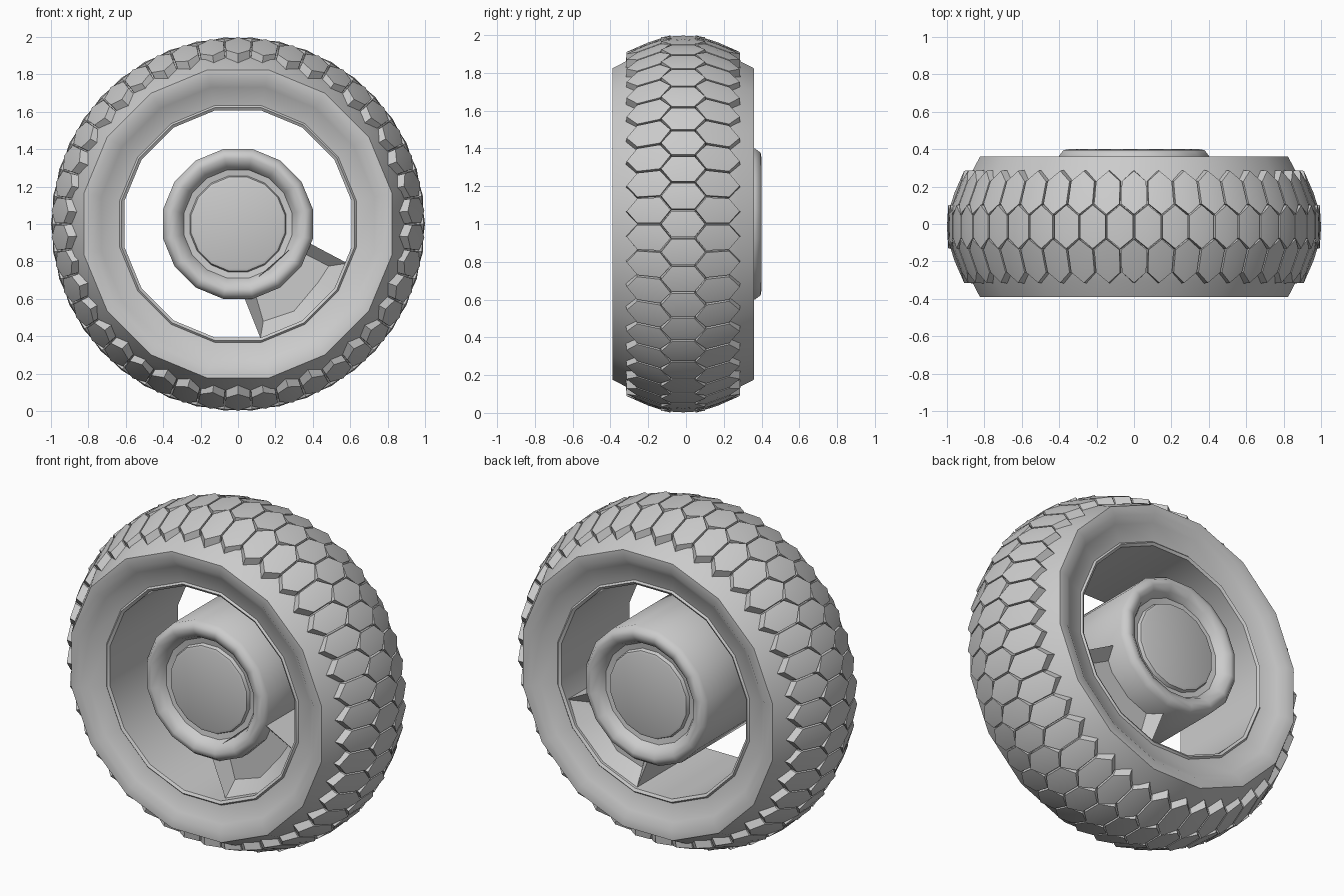
import bpy, bmesh
from math import sin, cos, pi, radians

if "Cube" in bpy.data.objects:
    bpy.data.objects.remove(bpy.data.objects["Cube"])

SIDES = 16
MID = -0.015          # middle of the tyre along y


def finish(name, bm, angle):
    bmesh.ops.recalc_face_normals(bm, faces=bm.faces)
    mesh = bpy.data.meshes.new(name)
    bm.to_mesh(mesh)
    bm.free()
    obj = bpy.data.objects.new(name, mesh)
    bpy.context.collection.objects.link(obj)
    obj.location.z = 1
    bpy.ops.object.select_all(action='DESELECT')
    obj.select_set(True)
    bpy.context.view_layer.objects.active = obj
    bpy.ops.object.shade_smooth_by_angle(angle=radians(angle))
    return obj


def polar(r, y, a):
    return (r * cos(a), y, r * sin(a))


def lathe(name, profile, closed, angle):
    """Turn an (r, y) profile around the y axis; open ends are capped."""
    bm = bmesh.new()
    rings = [[bm.verts.new(polar(r, y, (i + .5) * 2 * pi / SIDES)) for i in range(SIDES)]
             for r, y in profile]
    pairs = list(zip(rings, rings[1:]))
    if closed:
        pairs.append((rings[-1], rings[0]))
    else:
        bm.faces.new(rings[0])
        bm.faces.new(rings[-1])
    for a, b in pairs:
        for i in range(SIDES):
            j = (i + 1) % SIDES
            bm.faces.new((a[i], a[j], b[j], b[i]))
    return finish(name, bm, angle)


def mirrored(half, mid):
    """half: (r, offset from mid), listed from the outside towards the end."""
    return ([(r, mid - d) for r, d in reversed(half)] +
            [(r, mid + d) for r, d in half])


# tyre with the rim lip and open barrel
lathe("tyre", mirrored([(.965, .11), (.885, .29), (.84, .375), (.785, .375),
                        (.745, .345), (.645, .32), (.635, .33), (.62, .32)], MID), True, 50)

# hub drum with a rounded ring and recessed cap on both ends
lathe("hub", mirrored([(.408, .325), (.385, .355), (.355, .36), (.315, .335),
                       (.295, .30), (.262, .295), (.255, .315), (.24, .32)], .04), False, 50)

# single wide spoke with a shallow pocket front and back, open towards the hub
bm = bmesh.new()
outer = [(.34, -.08), (.585, -.21), (.515, -.345), (.345, -.515), (.12, -.61), (.02, -.36)]
inner = [(.30, -.13), (.485, -.225), (.43, -.31), (.30, -.465), (.135, -.52), (.08, -.33)]
loops = []
for y_edge, y_floor in ((-.29, -.22), (.29, .22)):
    rim = [bm.verts.new((x, y_edge, z)) for x, z in outer]
    floor = [bm.verts.new((x, y_floor, z)) for x, z in inner]
    for i in range(6):
        j = (i + 1) % 6
        bm.faces.new((rim[i], rim[j], floor[j], floor[i]))
    bm.faces.new(floor)
    loops.append(rim)
for i in range(6):
    j = (i + 1) % 6
    bm.faces.new((loops[0][i], loops[0][j], loops[1][j], loops[1][i]))
finish("spoke", bm, 25)

# three staggered rows of hexagonal tread blocks
COUNT = 42
STEP = 2 * pi / COUNT
HEX = [(0, .12), (.48, .062), (.48, -.062), (0, -.12), (-.48, -.062), (-.48, .062)]


def tread_row(name, centre, shift, r_mid, slope):
    bm = bmesh.new()
    for k in range(COUNT):
        a0 = (k + shift) * STEP

        def point(u, v, lift):
            r = r_mid + slope * v + lift
            return bm.verts.new(polar(r, MID + centre + v, a0 + u * STEP))
        base = [point(u, v, -.06) for u, v in HEX]
        top = [point(u * .97, v * .97, -.007) for u, v in HEX]
        peak = point(0, 0, 0)
        for i in range(6):
            j = (i + 1) % 6
            bm.faces.new((base[i], base[j], top[j], top[i]))
            bm.faces.new((top[i], top[j], peak))
        bm.faces.new(base)
    finish(name, bm, 35)


tread_row("tread_centre", 0, 0, 1.0, 0)
tread_row("tread_front", -.183, .5, .962, .38)
tread_row("tread_back", .183, .5, .962, -.38)
